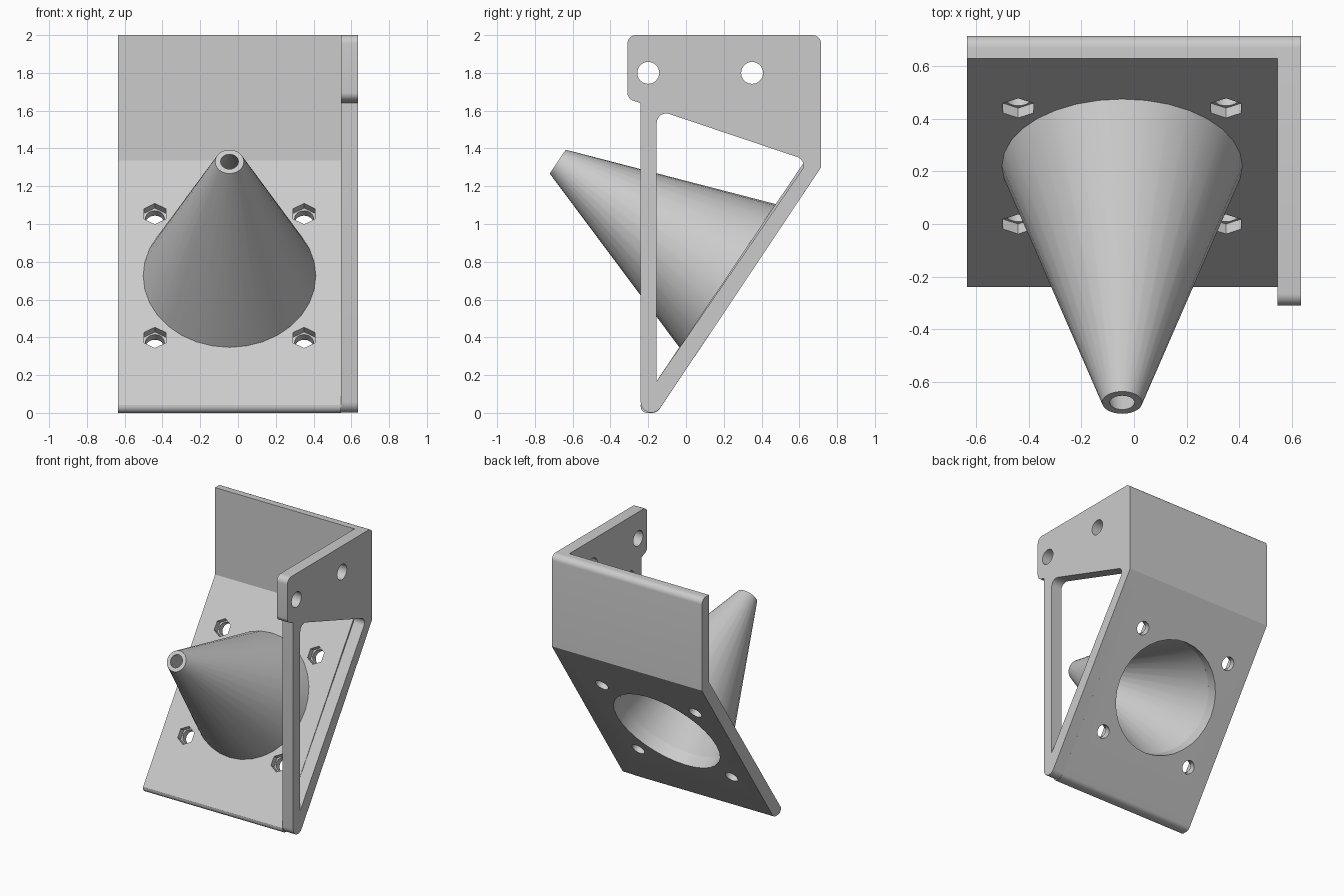
import bpy, bmesh, math
from mathutils import Matrix, Vector

cube = bpy.data.objects.get("Cube")
if cube:
    bpy.data.objects.remove(cube)

grey = bpy.data.materials.new("light_grey")
grey.use_nodes = True
grey.diffuse_color = (0.6, 0.6, 0.6, 1)
grey.node_tree.nodes["Principled BSDF"].inputs["Base Color"].default_value = (0.6, 0.6, 0.6, 1)

HALF = 0.635          # half width of the bracket
INNER = 0.545         # inner face of the side frame
THICK = 0.09
# Frame on the sloped plate: local z is the plate normal, local y runs up the slope
SLOPE = Matrix.Translation((-0.045, 0.22, 0.726)) @ Matrix.Rotation(math.radians(56.1), 4, 'X')


def make_object(name, bm):
    bmesh.ops.recalc_face_normals(bm, faces=bm.faces)
    mesh = bpy.data.meshes.new(name)
    bm.to_mesh(mesh)
    bm.free()
    mesh.materials.append(grey)
    obj = bpy.data.objects.new(name, mesh)
    bpy.context.collection.objects.link(obj)
    return obj


def rounded(corners, steps=8):
    """Outline of (y, z, radius) corners with the corners filleted."""
    points = []
    for i, (y, z, r) in enumerate(corners):
        p = Vector((y, z))
        if r == 0:
            points.append(p)
            continue
        a = (Vector(corners[i - 1][:2]) - p).normalized()
        b = (Vector(corners[(i + 1) % len(corners)][:2]) - p).normalized()
        half = a.angle(b) / 2
        centre = p + (a + b).normalized() * r / math.sin(half)
        start = p + a * r / math.tan(half) - centre
        end = p + b * r / math.tan(half) - centre
        sweep = math.pi - 2 * half
        for k in range(steps + 1):
            t = k / steps
            points.append(centre + (start * math.sin((1 - t) * sweep)
                                    + end * math.sin(t * sweep)) / math.sin(sweep))
    return points


def extrude_x(name, corners, x0, x1):
    bm = bmesh.new()
    face = bm.faces.new([bm.verts.new((x0, p.x, p.y)) for p in rounded(corners)])
    side = bmesh.ops.extrude_face_region(bm, geom=[face])["geom"]
    verts = [v for v in side if isinstance(v, bmesh.types.BMVert)]
    bmesh.ops.translate(bm, verts=verts, vec=(x1 - x0, 0, 0))
    return make_object(name, bm)


def prism(name, matrix, radius, low, high, sides):
    bm = bmesh.new()
    bmesh.ops.create_cone(bm, cap_ends=True, segments=sides, radius1=radius, radius2=radius,
                          depth=high - low,
                          matrix=matrix @ Matrix.Translation((0, 0, (low + high) / 2)))
    return make_object(name, bm)


def cut(obj, cutters):
    for c in cutters:
        mod = obj.modifiers.new("cut", 'BOOLEAN')
        mod.operation = 'DIFFERENCE'
        mod.solver = 'EXACT'
        mod.object = c
    bpy.context.view_layer.update()
    graph = bpy.context.evaluated_depsgraph_get()
    mesh = bpy.data.meshes.new_from_object(obj.evaluated_get(graph))
    obj.modifiers.clear()
    obj.data = mesh
    for c in cutters:
        bpy.data.objects.remove(c)


def smooth(obj, degrees):
    bpy.ops.object.select_all(action='DESELECT')
    obj.select_set(True)
    bpy.context.view_layer.objects.active = obj
    bpy.ops.object.shade_smooth_by_angle(angle=math.radians(degrees))


# Bent plate: upright back wall and sloped mounting plate
plate = extrude_x("bent_plate", [
    (0.63, 2, 0), (0.63, 1.335, 0), (-0.24, 0.043, 0), (-0.24, 0, 0.035),
    (-0.153, 0, 0.05), (0.715, 1.3, 0), (0.715, 2, 0.045)], -HALF, INNER)

# Funnel opening, bolt holes and hexagonal nut pockets
cutters = [prism("opening_cutter", SLOPE, 0.42, -0.2, 0.1, 32)]
for sx in (-1, 1):
    for sy in (-1, 1):
        spot = SLOPE @ Matrix.Translation((sx * 0.395, sy * 0.395, 0))
        cutters.append(prism("bolt_cutter", spot, 0.05, -0.2, 0.1, 24))
        cutters.append(prism("nut_cutter", spot, 0.0665, -0.045, 0.1, 6))
cut(plate, cutters)
smooth(plate, 30)

# Side frame with its triangular window and two screw holes
frame = extrude_x("side_frame", [
    (-0.31, 2, 0.045), (0.715, 2, 0.045), (0.715, 1.3, 0), (-0.24, -0.13, 0.057),
    (-0.24, 1.64, 0), (-0.31, 1.663, 0.045)], INNER, HALF)
cutters = [extrude_x("window_cutter", [
    (-0.155, 1.605, 0.05), (0.647, 1.335, 0.045), (-0.155, 0.169, 0)], 0.4, 0.8)]
for y in (-0.2, 0.35):
    across = Matrix.Translation((0, y, 1.8)) @ Matrix.Rotation(math.pi / 2, 4, 'Y')
    cutters.append(prism("screw_cutter", across, 0.058, 0.4, 0.8, 32))
cut(frame, cutters)
smooth(frame, 30)

# Hollow funnel standing square to the sloped plate
bm = bmesh.new()
rings = []
for radius, height in ((0.42, 0), (0.457, 0), (0.076, 1.083), (0.047, 1.083)):
    rings.append([bm.verts.new(SLOPE @ Vector((radius * math.cos(a), radius * math.sin(a), height)))
                  for a in (k * math.tau / 32 for k in range(32))])
for i, ring in enumerate(rings):
    other = rings[(i + 1) % len(rings)]
    for k in range(32):
        n = (k + 1) % 32
        bm.faces.new((ring[k], ring[n], other[n], other[k]))
funnel = make_object("funnel", bm)
smooth(funnel, 30)
